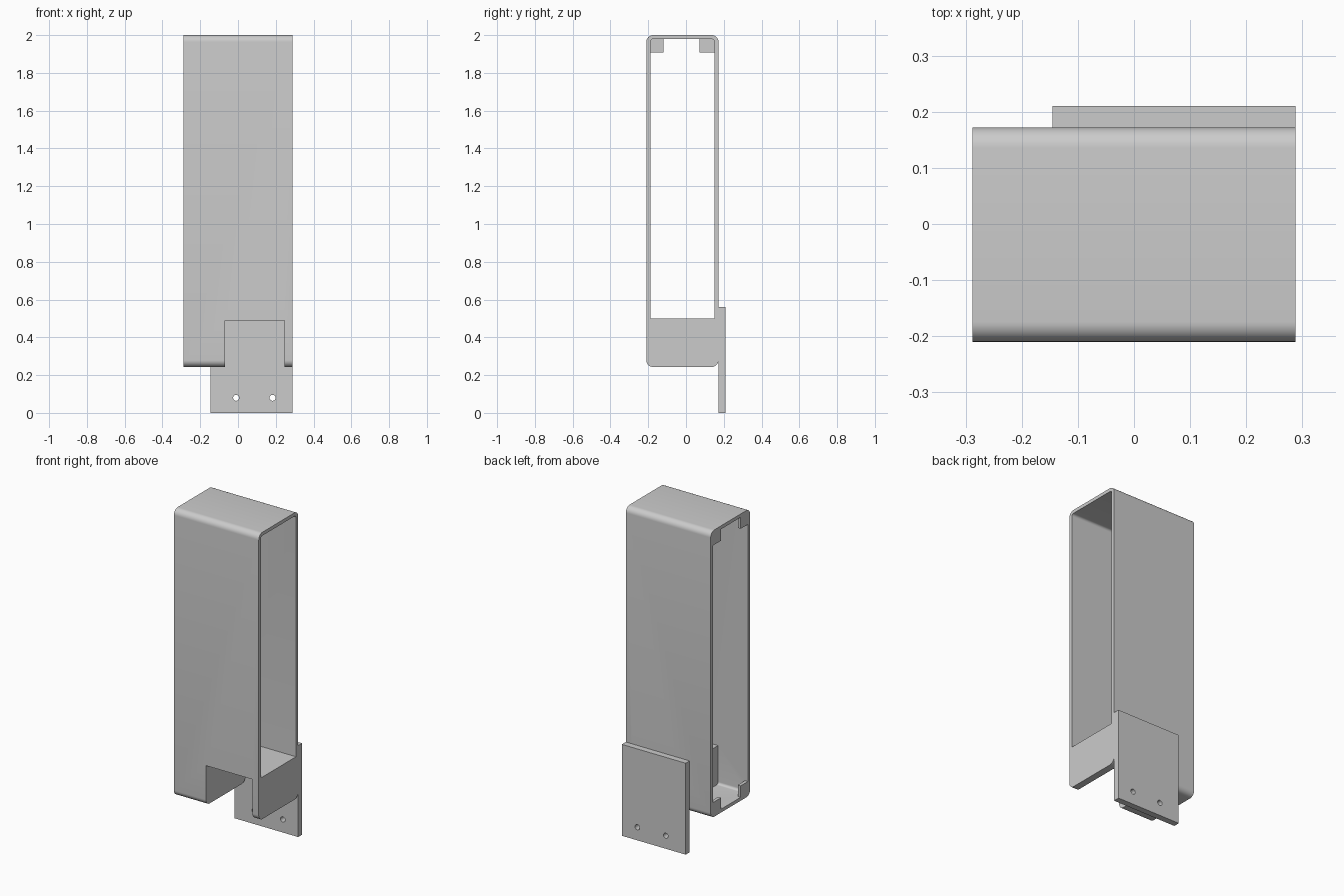
import bpy
import bmesh
from math import radians, cos, sin

if "Cube" in bpy.data.objects:
    bpy.data.objects.remove(bpy.data.objects["Cube"], do_unlink=True)

# Single grey finish
grey = bpy.data.materials.new("plain_grey")
grey.use_nodes = True
grey.diffuse_color = (0.6, 0.6, 0.6, 1)
grey.node_tree.nodes["Principled BSDF"].inputs["Base Color"].default_value = (0.6, 0.6, 0.6, 1)

# Main dimensions
X = 0.2875                       # half length of the sleeve
FRONT, BACK = -0.21, 0.172       # sleeve depth
LOW, HIGH = 0.243, 2.0           # sleeve height
WALL = 0.021


def add_object(name, bm):
    bmesh.ops.recalc_face_normals(bm, faces=bm.faces)
    mesh = bpy.data.meshes.new(name)
    bm.to_mesh(mesh)
    bm.free()
    mesh.materials.append(grey)
    obj = bpy.data.objects.new(name, mesh)
    bpy.context.collection.objects.link(obj)
    return obj


def box(name, x, y, z):
    bm = bmesh.new()
    bmesh.ops.create_cube(bm, size=1)
    for v in bm.verts:
        v.co = [lo + (c + 0.5) * (hi - lo) for c, (lo, hi) in zip(v.co, (x, y, z))]
    return add_object(name, bm)


def rounded_rect(inset, radius, steps=8):
    """Outline in the y-z plane with arcs on its four corners."""
    y0, y1 = FRONT + inset + radius, BACK - inset - radius
    z0, z1 = LOW + inset + radius, HIGH - inset - radius
    points = []
    for k, (y, z) in enumerate(((y1, z1), (y0, z1), (y0, z0), (y1, z0))):
        for i in range(steps + 1):
            a = radians(90 * (k + i / steps))
            points.append((y + radius * cos(a), z + radius * sin(a)))
    return points


def tube(name, outer, inner):
    bm = bmesh.new()
    loops = [[bm.verts.new((x, y, z)) for y, z in outline]
             for x, outline in ((-X, outer), (X, outer), (X, inner), (-X, inner))]
    n = len(outer)
    for a, b in zip(loops, loops[1:] + loops[:1]):
        for i in range(n):
            j = (i + 1) % n
            bm.faces.new((a[i], a[j], b[j], b[i]))
    return add_object(name, bm)


def combine(target, tool, operation):
    mod = target.modifiers.new(operation.lower(), "BOOLEAN")
    mod.operation = operation
    mod.solver = "EXACT"
    mod.object = tool
    tool.hide_render = True
    bpy.context.view_layer.objects.active = target
    bpy.ops.object.modifier_apply(modifier=mod.name)
    bpy.data.objects.remove(tool, do_unlink=True)


# Open-ended sleeve with rounded corners
sleeve = tube("sleeve", rounded_rect(0, 0.036), rounded_rect(WALL, 0.015))

# Pocket housing at the bottom of the left end
lap = WALL - 0.005
combine(sleeve, box("housing", (-0.085, X), (FRONT + lap, BACK - lap), (LOW + lap, 0.5)), "UNION")

# Slot cut from front to back through the housing
combine(sleeve, box("slot_cutter", (-0.07, 0.245), (-0.4, 0.4), (0.1, 0.488)), "DIFFERENCE")

# Four corner tabs in the right end
size = 0.091
for y in ((FRONT + lap, FRONT + size), (BACK - size - 0.01, BACK - lap)):
    for z in ((LOW + lap, LOW + size), (HIGH - size, HIGH - lap)):
        combine(sleeve, box("corner_tab", (-X, -X + 0.02), y, z), "UNION")

# Mounting plate on the back with four screw holes
plate = box("mounting_plate", (-0.145, X), (BACK, 0.21), (0, 0.56))
for x in (-0.01, 0.183):
    for z in (0.08, 0.333):
        bm = bmesh.new()
        bmesh.ops.create_cone(bm, cap_ends=True, segments=24, radius1=0.016, radius2=0.016, depth=0.2)
        for v in bm.verts:
            v.co = (v.co.x + x, v.co.z + BACK, v.co.y + z)
        combine(plate, add_object("hole_cutter", bm), "DIFFERENCE")

# Smooth the arcs, keep the edges sharp
bpy.ops.object.select_all(action="DESELECT")
for obj in (sleeve, plate):
    obj.select_set(True)
bpy.context.view_layer.objects.active = sleeve
bpy.ops.object.shade_smooth_by_angle(angle=radians(30))
